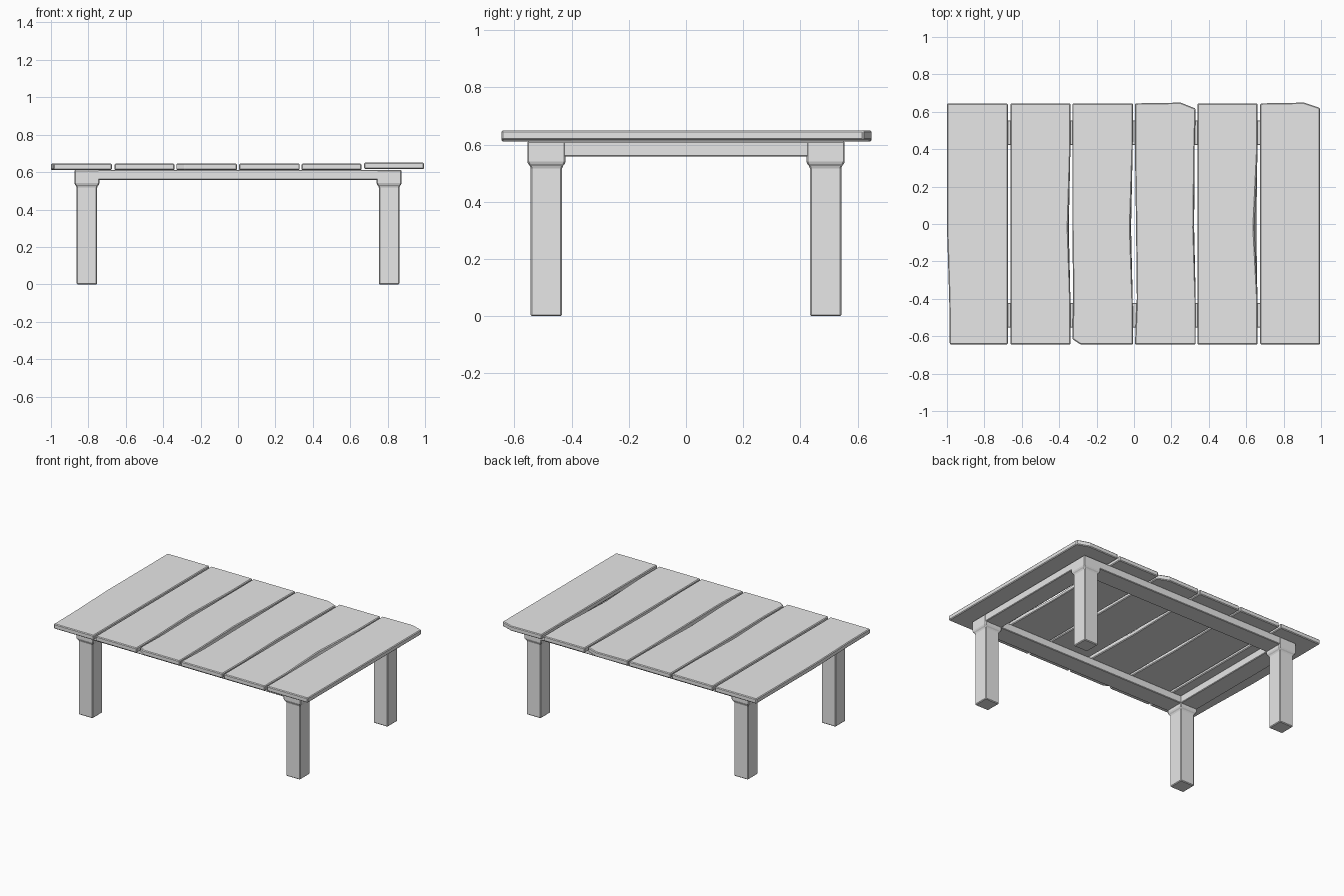
import bpy, bmesh

if "Cube" in bpy.data.objects:
    bpy.data.objects.remove(bpy.data.objects["Cube"], do_unlink=True)

GREY = 0.8
wood = bpy.data.materials.new("pale_grey_wood")
wood.use_nodes = True
wood.diffuse_color = (GREY, GREY, GREY, 1)
wood.node_tree.nodes["Principled BSDF"].inputs["Base Color"].default_value = (GREY, GREY, GREY, 1)


def finish(name, bm, bevel):
    bmesh.ops.recalc_face_normals(bm, faces=bm.faces)
    mesh = bpy.data.meshes.new(name)
    bm.to_mesh(mesh)
    bm.free()
    mesh.materials.append(wood)
    obj = bpy.data.objects.new(name, mesh)
    bpy.context.collection.objects.link(obj)
    mod = obj.modifiers.new("worn_edges", "BEVEL")
    mod.width = bevel
    mod.segments = 1
    mod.limit_method = "ANGLE"
    return obj


def loft(rings):
    """Joins matching rings of points and caps both ends."""
    bm = bmesh.new()
    loops = [[bm.verts.new(p) for p in ring] for ring in rings]
    for low, high in zip(loops, loops[1:]):
        for i in range(len(low)):
            j = (i + 1) % len(low)
            bm.faces.new((low[i], low[j], high[j], high[i]))
    bm.faces.new(loops[0][::-1])
    bm.faces.new(loops[-1])
    return bm


def square(cx, cy, hx, hy, z):
    return [(cx + sx * hx, cy + sy * hy, z) for sx, sy in ((-1, -1), (1, -1), (1, 1), (-1, 1))]


# Uneven planks: side wear is in hundredths, from front to back
DEPTH = 0.645
STATIONS = (-0.4, -0.02, 0.4)


def plank(name, x0, x1, left=(0, 0, 0), right=(0, 0, 0), front_chip=None, back_chip=None,
          gouge=0, bottom=0.611, top=0.645, start=0):
    outline = [(x0 + start, -DEPTH)]
    if front_chip:
        outline = [(x0, -DEPTH + front_chip[1]), (x0 + front_chip[0], -DEPTH)]
    outline.append((x1, -DEPTH))
    first = len(outline)
    outline += [(x1 - w / 100, y) for w, y in zip(right, STATIONS)]
    if back_chip:
        outline += [(x1, DEPTH - back_chip[1]), (x1 - back_chip[0], DEPTH + 0.004)]
    else:
        outline.append((x1, DEPTH))
    outline.append((x0, DEPTH))
    outline += [(x0 + w / 100, y) for w, y in zip(left[::-1], STATIONS[::-1])]
    rings = [[(x, y, z) for x, y in outline] for z in (bottom, top)]
    # Slanted gouge along the middle of the upper right edge
    x, y, z = rings[1][first + 1]
    rings[1][first + 1] = (x - gouge, y, z)
    finish(name, loft(rings), 0.005)


plank("plank_far_right", -1, -0.675, left=(1.2, 0, 0), start=0.015)
plank("plank_right", -0.66, -0.34, right=(0, 0.8, 0), gouge=0.005)
plank("plank_middle_right", -0.33, -0.005, left=(0.5, 0, 0), right=(0.2, 1, 0.2),
      front_chip=(0.045, 0.03), gouge=0.005)
plank("plank_middle_left", 0.005, 0.33, left=(1, 0.6, 0), right=(0, 0.8, 0.6),
      back_chip=(0.08, 0.028), gouge=0.003)
plank("plank_left", 0.34, 0.66, right=(0, 0.4, 0), gouge=0.016)
plank("plank_far_left", 0.675, 0.995, back_chip=(0.085, 0.025), bottom=0.616, top=0.65)

# Legs with wider heads
LEG_X, LEG_Y = 0.808, 0.488
for side, sx in (("left", 1), ("right", -1)):
    for end, sy in (("front", -1), ("back", 1)):
        steps = ((0, 0.055), (0.522, 0.055), (0.536, 0.067), (0.612, 0.067))
        rings = [square(sx * LEG_X, sy * LEG_Y, h, h, z) for z, h in steps]
        finish(f"{end}_{side}_leg", loft(rings), 0.005)


# Rails under the planks, between the leg heads
def rail(name, cx, cy, hx, hy):
    finish(name, loft([square(cx, cy, hx, hy, z) for z in (0.558, 0.612)]), 0.004)


for name, s in (("front_rail", -1), ("back_rail", 1)):
    rail(name, 0, s * LEG_Y, LEG_X - 0.05, 0.066)
for name, s in (("right_rail", -1), ("left_rail", 1)):
    rail(name, s * LEG_X, 0, 0.066, LEG_Y - 0.05)
